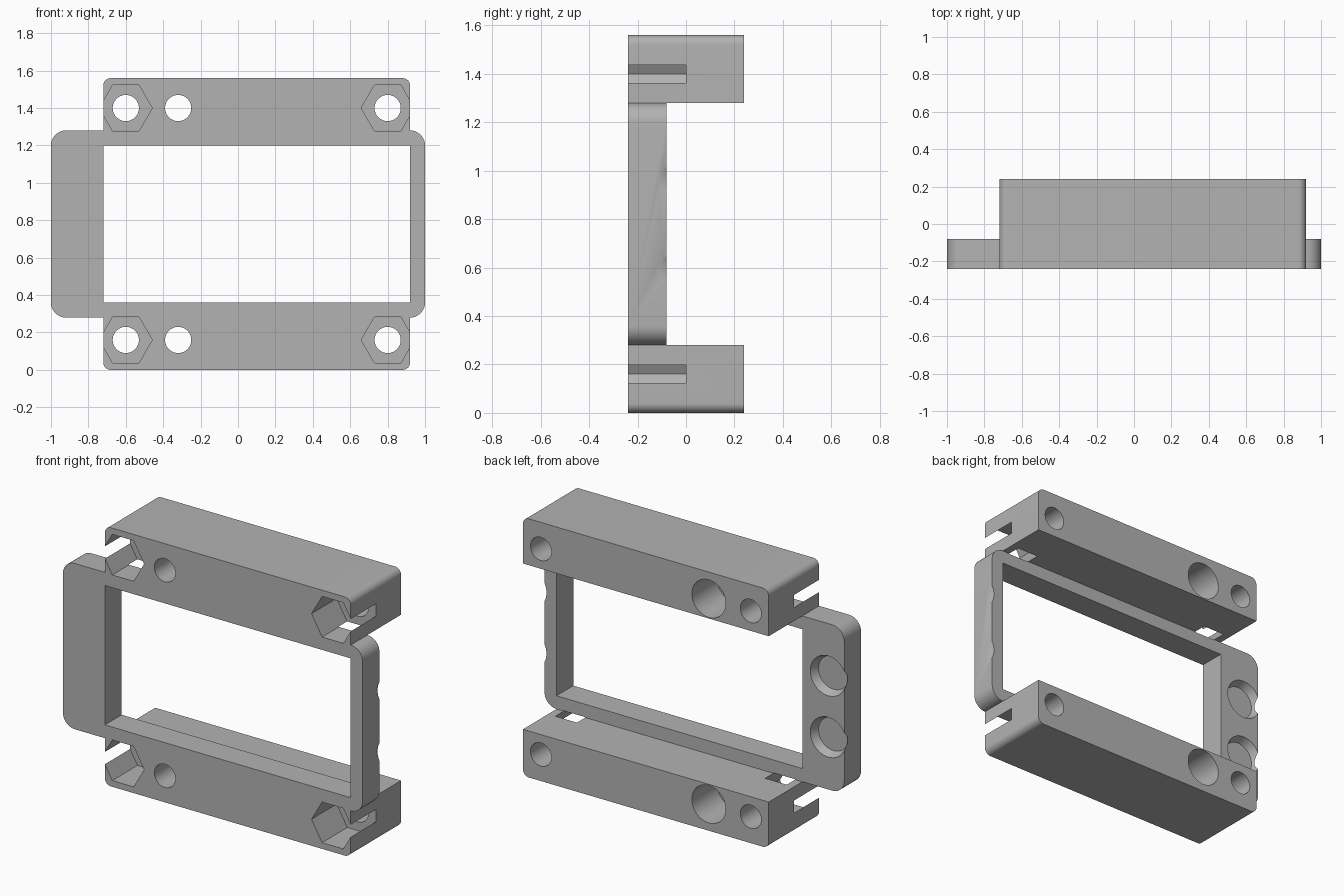
import bpy
import bmesh
import math
from mathutils import Matrix

cube = bpy.data.objects.get("Cube")
if cube:
    bpy.data.objects.remove(cube, do_unlink=True)

FRONT, BACK, FRAME_BACK, MID = -0.24, 0.24, -0.08, 0.0
CENTRE_Z = 0.78

grey = bpy.data.materials.new("light grey plastic")
grey.use_nodes = True
grey.diffuse_color = (0.45, 0.45, 0.45, 1)
grey.node_tree.nodes["Principled BSDF"].inputs["Base Color"].default_value = grey.diffuse_color


def finish(name, bm):
    bmesh.ops.recalc_face_normals(bm, faces=bm.faces)
    mesh = bpy.data.meshes.new(name)
    bm.to_mesh(mesh)
    bm.free()
    obj = bpy.data.objects.new(name, mesh)
    bpy.context.collection.objects.link(obj)
    mesh.materials.append(grey)
    return obj


def slab(name, x0, x1, z0, z1, y0, y1, low_r=0, high_r=0, steps=10):
    """Upright rounded rectangle, extruded from y0 to y1."""
    bm = bmesh.new()
    pts = []
    corners = [(x1, z1, -1, -1, high_r), (x0, z1, 1, -1, high_r),
               (x0, z0, 1, 1, low_r), (x1, z0, -1, 1, low_r)]
    for i, (x, z, sx, sz, r) in enumerate(corners):
        for k in range(steps + 1 if r else 1):
            a = math.pi / 2 * (i + k / steps)
            pts.append((x + r * (sx + math.cos(a)), y0, z + r * (sz + math.sin(a))))
    face = bm.faces.new([bm.verts.new(p) for p in pts])
    ext = bmesh.ops.extrude_face_region(bm, geom=[face])
    verts = [v for v in ext["geom"] if isinstance(v, bmesh.types.BMVert)]
    bmesh.ops.translate(bm, verts=verts, vec=(0, y1 - y0, 0))
    return finish(name, bm)


def bore(name, x, z, y0, y1, r0, r1=None, sides=48):
    """Round, tapered or hexagonal cutter along y, with radius r0 at y0."""
    bm = bmesh.new()
    bmesh.ops.create_cone(bm, cap_ends=True, segments=sides, radius1=r0,
                          radius2=r1 or r0, depth=y1 - y0)
    if sides == 6:
        bmesh.ops.rotate(bm, verts=bm.verts, matrix=Matrix.Rotation(math.pi / 6, 3, "Z"))
        if abs(max(v.co.x for v in bm.verts) - r0) > 0.001:
            bmesh.ops.rotate(bm, verts=bm.verts, matrix=Matrix.Rotation(math.pi / 6, 3, "Z"))
    bmesh.ops.rotate(bm, verts=bm.verts, matrix=Matrix.Rotation(-math.pi / 2, 3, "X"))
    bmesh.ops.translate(bm, verts=bm.verts, vec=(x, (y0 + y1) / 2, z))
    return finish(name, bm)


def combine(target, tool, operation):
    mod = target.modifiers.new(operation, "BOOLEAN")
    mod.operation, mod.solver, mod.object = operation, "EXACT", tool
    bpy.context.view_layer.objects.active = target
    bpy.ops.object.modifier_apply(modifier=mod.name)
    bpy.data.objects.remove(tool, do_unlink=True)


# Bezel frame with its rectangular window
body = slab("mounting_frame", -1, 1, 0.28, 1.28, FRONT, FRAME_BACK, 0.08, 0.08)
combine(body, slab("window_cutter", -0.72, 0.92, 0.36, 1.2, -0.4, 0.1), "DIFFERENCE")

# Deep screw rails above and below the frame
combine(body, slab("top_rail", -0.72, 0.92, 1.28, 1.56, FRONT, BACK, high_r=0.04), "UNION")
combine(body, slab("bottom_rail", -0.72, 0.92, 0, 0.28, FRONT, BACK, low_r=0.04), "UNION")

for side in (-1, 1):
    z = CENTRE_Z + side * 0.62
    # Screw holes with hexagonal nut pockets in the front
    for x in (-0.6, 0.8):
        combine(body, bore("nut_cutter", x, z, -0.4, MID, 0.1414, sides=6), "DIFFERENCE")
        combine(body, bore("screw_cutter", x, z, -0.4, 0.4, 0.07), "DIFFERENCE")
    # Counterbored hole, wide from the back
    combine(body, bore("hole_cutter", -0.32, z, -0.4, 0.1, 0.07), "DIFFERENCE")
    combine(body, bore("counterbore_cutter", -0.32, z, MID, 0.4, 0.113), "DIFFERENCE")
    # Shallow tapered recesses in the back of both side bars
    for x in (-0.893, 1.107):
        combine(body, bore("recess_cutter", x, CENTRE_Z + side * 0.185,
                           FRAME_BACK - 0.05, FRAME_BACK + 0.05, 0.1, 0.14), "DIFFERENCE")

# Smooth the rounded surfaces, keep the edges crisp
bpy.ops.object.select_all(action="DESELECT")
body.select_set(True)
bpy.context.view_layer.objects.active = body
bpy.ops.object.shade_smooth_by_angle(angle=math.radians(30))
